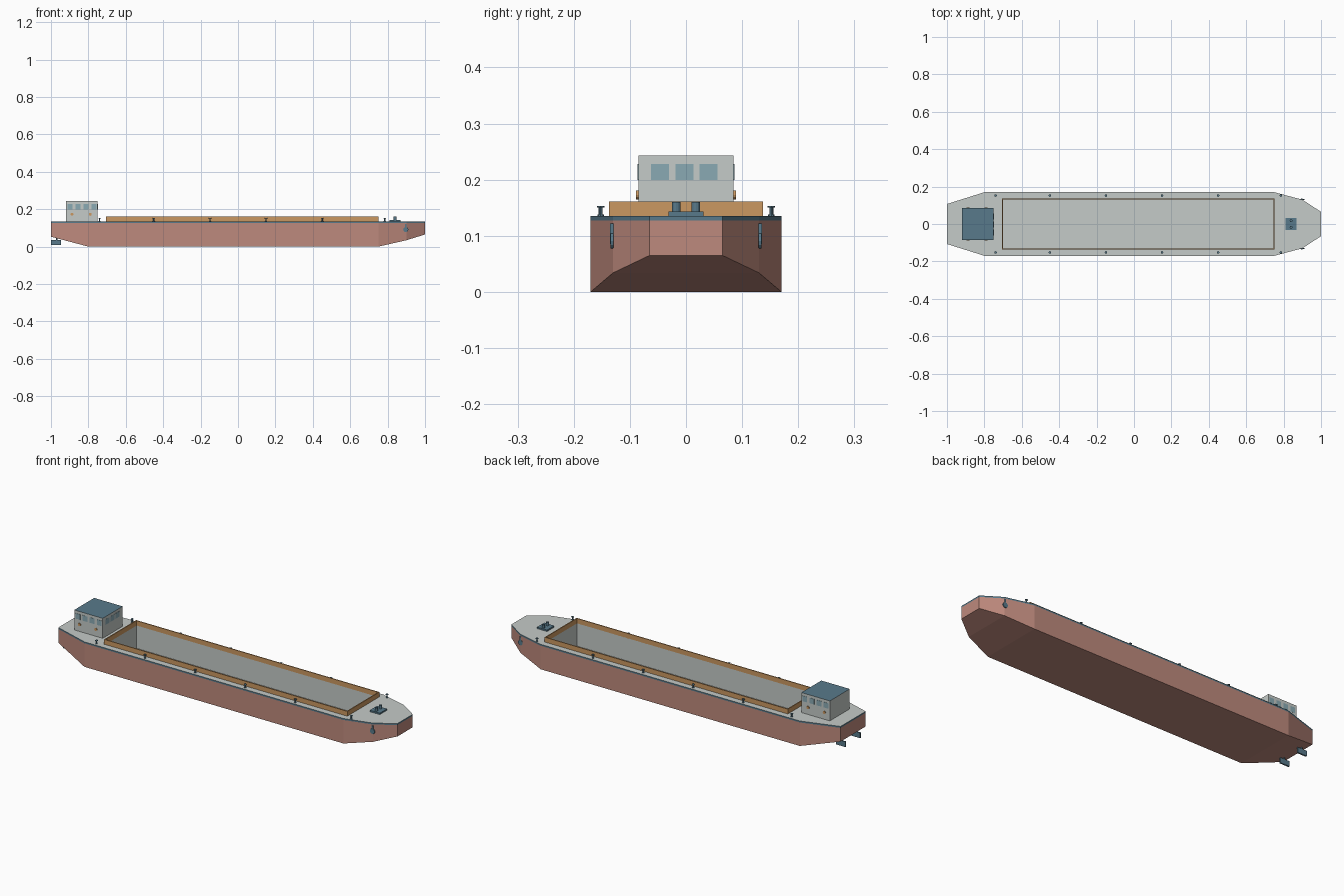
import bpy, bmesh, math
from mathutils import Matrix, Vector

if "Cube" in bpy.data.objects:
    bpy.data.objects.remove(bpy.data.objects["Cube"])


def material(name, r, g, b):
    lin = lambda c: ((c / 255 + 0.055) / 1.055) ** 2.4
    m = bpy.data.materials.new(name)
    m.diffuse_color = (lin(r), lin(g), lin(b), 1)
    m.use_nodes = True
    m.node_tree.nodes["Principled BSDF"].inputs["Base Color"].default_value = m.diffuse_color
    return m


RED = material("hull_red", 190, 138, 125)
GREY = material("deck_grey", 197, 203, 200)
BLUE = material("steel_blue", 88, 122, 139)
GLASS = material("window_glass", 138, 170, 180)
OCHRE = material("coaming_ochre", 203, 152, 97)

DECK = 0.135


def finish(name, bm, *mats):
    bmesh.ops.recalc_face_normals(bm, faces=bm.faces)
    me = bpy.data.meshes.new(name)
    bm.to_mesh(me)
    bm.free()
    for m in mats:
        me.materials.append(m)
    ob = bpy.data.objects.new(name, me)
    bpy.context.collection.objects.link(ob)
    return ob


def add_box(bm, x0, x1, y0, y1, z0, z1):
    mat = Matrix.Translation(((x0 + x1) / 2, (y0 + y1) / 2, (z0 + z1) / 2)) @ \
        Matrix.Diagonal((x1 - x0, y1 - y0, z1 - z0, 1))
    bmesh.ops.create_cube(bm, size=1, matrix=mat)


def add_cyl(bm, centre, r, depth, axis='Z', n=12):
    mat = Matrix.Translation(centre)
    if axis == 'Y':
        mat = mat @ Matrix.Rotation(math.pi / 2, 4, 'X')
    bmesh.ops.create_cone(bm, cap_ends=True, segments=n, radius1=r, radius2=r,
                          depth=depth, matrix=mat)


def box(name, mat, *dims):
    bm = bmesh.new()
    add_box(bm, *dims)
    return finish(name, bm, mat)


# Hull: stations of (x, half width, bottom z), lofted with a blue rubbing band
stations = [(-1, 0.107, 0.053), (-0.8, 0.17, 0), (0.75, 0.17, 0),
            (0.9, 0.13, 0.034), (1, 0.065, 0.065)]
bm = bmesh.new()
rings = []
for x, w, z in stations:
    pts = [(-w, z), (w, z), (w, 0.127), (w, DECK), (-w, DECK), (-w, 0.127)]
    rings.append([bm.verts.new((x, y, h)) for y, h in pts])
for a, b in zip(rings, rings[1:]):
    for i in range(6):
        j = (i + 1) % 6
        bm.faces.new((a[i], a[j], b[j], b[i]))
for r in (rings[0], rings[-1]):
    bm.faces.new((r[0], r[1], r[2], r[5]))
    bm.faces.new((r[5], r[2], r[3], r[4]))
for f in bm.faces:
    low = min(v.co.z for v in f.verts)
    f.material_index = 1 if low > 0.134 else 2 if low > 0.126 else 0
hull = finish("hull", bm, RED, GREY, BLUE)

# Cargo hold cut into the hull
bm = bmesh.new()
add_box(bm, -0.70, 0.745, -0.132, 0.132, 0.012, 0.3)
for f in bm.faces:
    f.material_index = 1
cutter = finish("hold_cutter", bm, RED, GREY, BLUE)
cutter.hide_render = True
mod = hull.modifiers.new("hold", 'BOOLEAN')
mod.operation = 'DIFFERENCE'
mod.solver = 'EXACT'
mod.object = cutter
bpy.context.view_layer.objects.active = hull
bpy.ops.object.modifier_apply(modifier=mod.name)
bpy.data.objects.remove(cutter)

# Hatch coaming around the hold
bm = bmesh.new()
X0, X1, Y, T, Z0, Z1 = -0.705, 0.75, 0.137, 0.005, 0.134, 0.161
for s in (-1, 1):
    ya, yb = sorted((s * Y, s * (Y - T)))
    add_box(bm, X0, X1, ya, yb, Z0, Z1)
for xa in (X0, X1 - T):
    add_box(bm, xa, xa + T, -Y + T, Y - T, Z0, Z1)
finish("hatch_coaming", bm, OCHRE)

# Wheelhouse with a blue roof face
bm = bmesh.new()
add_box(bm, -0.92, -0.75, -0.085, 0.085, 0.134, 0.243)
bm.normal_update()
for f in bm.faces:
    f.material_index = 1 if f.normal.z > 0.5 else 0
finish("wheelhouse", bm, GREY, BLUE)

# Windows: three forward, four on each side
bm = bmesh.new()
for y in (-0.046, -0.003, 0.04):
    add_box(bm, -0.752, -0.749, y - 0.016, y + 0.016, 0.199, 0.228)
for s in (-1, 1):
    for i in range(4):
        x = -0.898 + i * 0.0425
        add_box(bm, x - 0.014, x + 0.014, s * 0.085 - 0.001, s * 0.085 + 0.001, 0.199, 0.228)
finish("windows", bm, GLASS)

# Round portholes on the house sides
bm = bmesh.new()
for s in (-1, 1):
    for x in (-0.888, -0.79):
        add_cyl(bm, (x, s * 0.086, 0.173), 0.008, 0.006, 'Y')
finish("portholes", bm, OCHRE)

# Mooring bollards along both sides
bm = bmesh.new()
for s in (-1, 1):
    for x in (-0.74, -0.45, -0.15, 0.15, 0.45, 0.785):
        y = s * 0.152
        add_cyl(bm, (x, y, 0.136), 0.006, 0.004, n=8)
        add_cyl(bm, (x, y, 0.144), 0.0035, 0.018, n=8)
        add_cyl(bm, (x, y, 0.1515), 0.007, 0.003, n=8)
finish("bollards", bm, BLUE)

# Anchor winch on the foredeck
box("winch_base", BLUE, 0.81, 0.87, -0.031, 0.031, 0.134, 0.143)
bm = bmesh.new()
for s in (-1, 1):
    add_cyl(bm, (0.84, s * 0.0175, 0.151), 0.0075, 0.019)
finish("winch_drums", bm, BLUE)

# Anchors hanging on the bow sides
bm = bmesh.new()
for s in (-1, 1):
    y = s * 0.132
    add_box(bm, 0.894, 0.901, y - 0.003, y + 0.003, 0.085, 0.122)
    add_cyl(bm, (0.897, y, 0.091), 0.014, 0.005, 'Y')
finish("anchors", bm, BLUE)

# Twin rudders under the stern
bm = bmesh.new()
for s in (-1, 1):
    y = s * 0.063
    add_box(bm, -1.0, -0.945, y - 0.004, y + 0.004, 0.008, 0.036)
    add_cyl(bm, (-0.97, y, 0.043), 0.004, 0.02, n=8)
finish("rudders", bm, BLUE)
